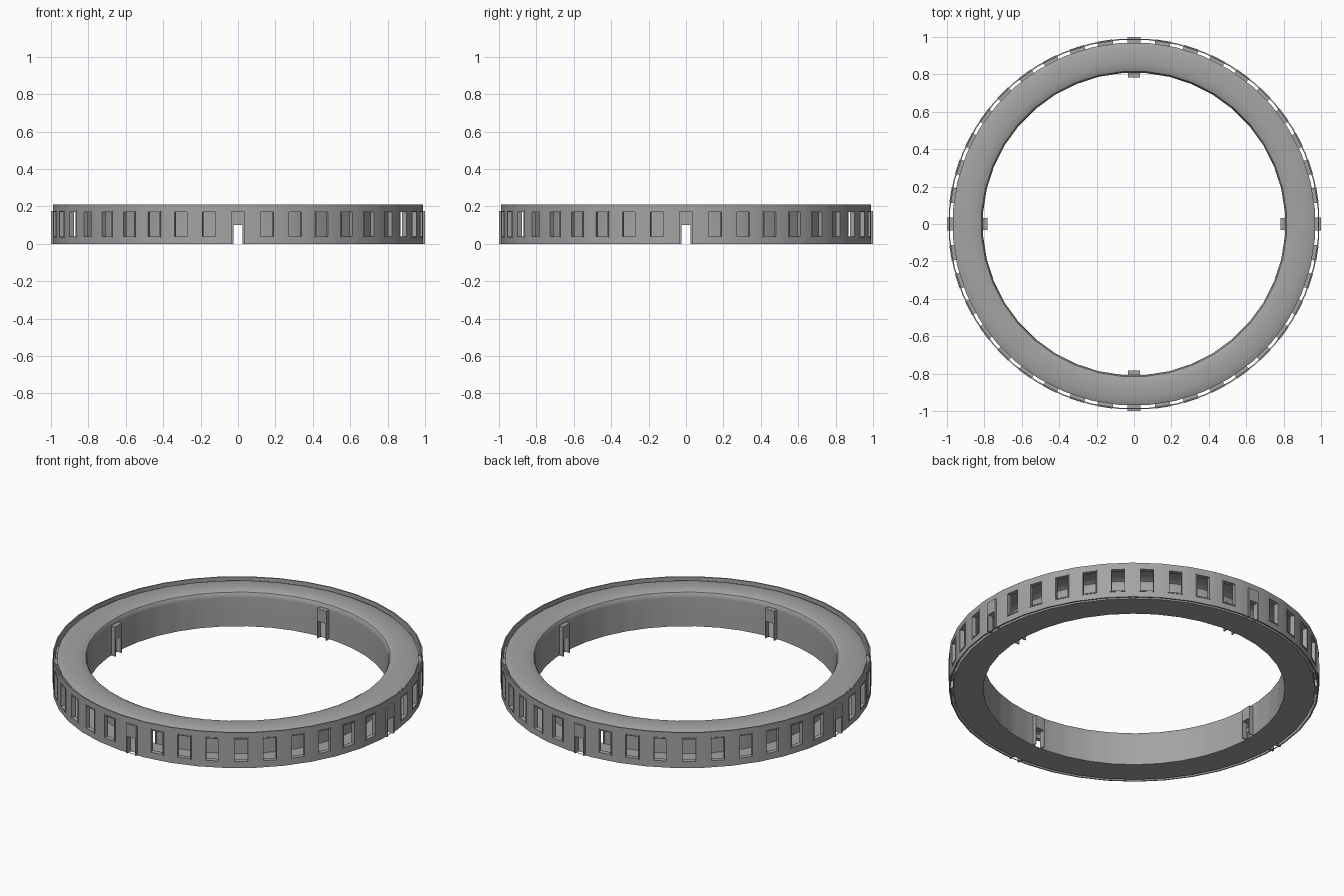
import bpy, bmesh, math

if "Cube" in bpy.data.objects:
    bpy.data.objects.remove(bpy.data.objects["Cube"])

SIDES = 40
STEP = 2 * math.pi / SIDES
DOOR = (0.025, 0.0, 0.10)      # half width, bottom, top
WINDOW = (0.035, 0.04, 0.17)

# Dark grey for every part
grey = bpy.data.materials.new("dark_grey")
grey.diffuse_color = (0.37, 0.37, 0.37, 1)
grey.use_nodes = True
grey.node_tree.nodes["Principled BSDF"].inputs["Base Color"].default_value = grey.diffuse_color


def place(k, x, r, z):
    """Point on side k: x along the side, r outward from the centre."""
    a = k * STEP - math.pi / 2
    return (r * math.cos(a) - x * math.sin(a), r * math.sin(a) + x * math.cos(a), z)


def finish(bm, name):
    bmesh.ops.recalc_face_normals(bm, faces=bm.faces)
    mesh = bpy.data.meshes.new(name)
    bm.to_mesh(mesh)
    bm.free()
    mesh.materials.append(grey)
    obj = bpy.data.objects.new(name, mesh)
    bpy.context.collection.objects.link(obj)
    return obj


def smooth(obj):
    bpy.ops.object.select_all(action='DESELECT')
    obj.select_set(True)
    bpy.context.view_layer.objects.active = obj
    bpy.ops.object.shade_smooth_by_angle(angle=math.radians(32))


def ring(name, profile, has_opening):
    """Sweep a closed (radius, z) profile round the sides, leaving openings in upright walls."""
    bm = bmesh.new()
    n = len(profile)
    for k in range(SIDES):
        door = k % 10 == 0
        half, lo, hi = DOOR if door else WINDOW
        rows = []
        for r, z in profile:
            edge = r * math.tan(STEP / 2)
            rows.append([bm.verts.new(place(k, x, r, z)) for x in (-edge, -half, half, edge)])
        for i in range(n):
            (r0, z0), (r1, z1) = profile[i], profile[(i + 1) % n]
            upright = abs(r0 - r1) < 1e-6
            inside = min(z0, z1) >= lo - 1e-6 and max(z0, z1) <= hi + 1e-6
            a, b = rows[i], rows[(i + 1) % n]
            for c in range(3):
                if c == 1 and upright and inside and has_opening(r0, door):
                    continue
                bm.faces.new((a[c], a[c + 1], b[c + 1], b[c]))
    bmesh.ops.remove_doubles(bm, verts=bm.verts, dist=0.0002)
    smooth(finish(bm, name))


def bar(bm, k, x0, x1, r0, r1, z0, z1):
    v = [bm.verts.new(place(k, x, r, z)) for x in (x0, x1) for r in (r0, r1) for z in (z0, z1)]
    for f in ((0, 1, 3, 2), (4, 6, 7, 5), (0, 4, 5, 1), (2, 3, 7, 6), (0, 2, 6, 4), (1, 5, 7, 3)):
        bm.faces.new([v[i] for i in f])


def frame(name, k, opening, half, r0, r1, z0, z1):
    """Rectangular surround made from jambs, a head and, if raised, a sill."""
    h, lo, hi = opening
    bm = bmesh.new()
    bar(bm, k, -half, -h, r0, r1, z0, z1)
    bar(bm, k, h, half, r0, r1, z0, z1)
    bar(bm, k, -h, h, r0, r1, hi, z1)
    if lo > z0:
        bar(bm, k, -h, h, r0, r1, z0, lo)
    finish(bm, name)


# Hollow ring building: floor, inner wall, rounded roof, outer wall
cuts = [0.0, 0.04, 0.10, 0.17]
shell = [(0.807, z) for z in cuts]
shell += [(0.808, 0.186), (0.815, 0.198), (0.83, 0.205), (0.86, 0.209), (0.90, 0.209),
          (0.93, 0.206), (0.955, 0.201), (0.968, 0.195)]
shell += [(0.968, z) for z in reversed(cuts)]
ring("ring_building", shell, lambda r, door: door or r > 0.9)

# Thin facade standing just outside the building
heights = cuts + [0.21]
facade = [(0.990, z) for z in heights] + [(0.983, z) for z in reversed(heights)]
ring("outer_facade", facade, lambda r, door: True)

# Window and door surrounds
for k in range(SIDES):
    if k % 10:
        frame("window_frame", k, WINDOW, 0.041, 0.966, 0.993, 0.034, 0.176)
    else:
        frame("outer_door_frame", k, DOOR, 0.034, 0.966, 1.0, 0.0, 0.175)
        frame("inner_door_frame", k, DOOR, 0.031, 0.782, 0.812, 0.0, 0.175)
